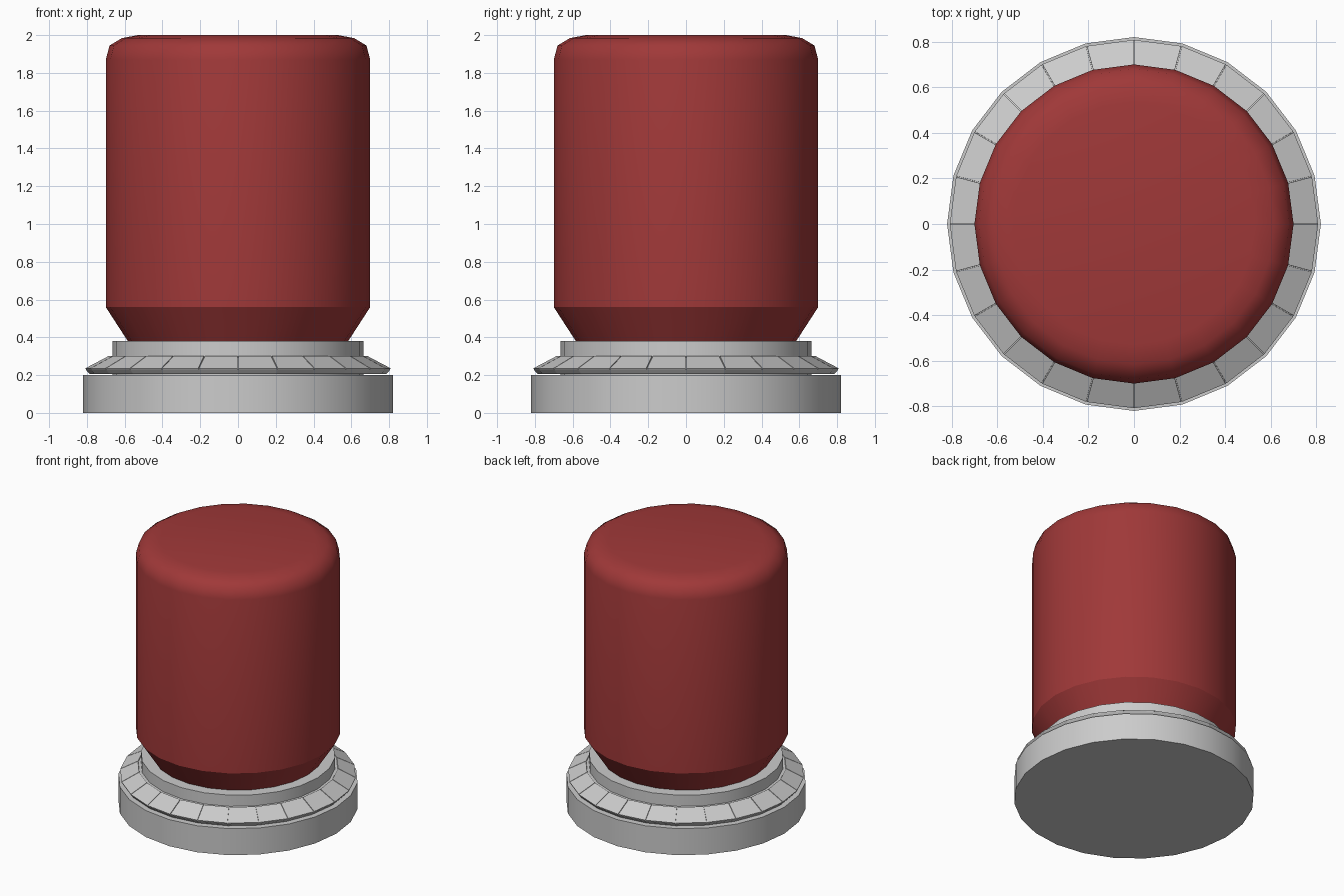
import bpy, bmesh
from math import cos, sin, tau, radians

if "Cube" in bpy.data.objects:
    bpy.data.objects.remove(bpy.data.objects["Cube"])

SIDES = 24


def lathe(name, profile, smooth=None, ring=False, tiled=None, mat=None):
    """Spin an (r, z) profile; ends are capped, or joined up when ring=True."""
    bm = bmesh.new()
    loops = [[bm.verts.new((r * cos(tau * i / SIDES), r * sin(tau * i / SIDES), z))
              for i in range(SIDES)] for r, z in profile]
    pairs = list(zip(loops, loops[1:]))
    if ring:
        pairs.append((loops[-1], loops[0]))
    else:
        bm.faces.new(loops[0])
        bm.faces.new(loops[-1])
    bands = [[bm.faces.new((a[i], a[(i + 1) % SIDES], b[(i + 1) % SIDES], b[i]))
              for i in range(SIDES)] for a, b in pairs]
    bmesh.ops.recalc_face_normals(bm, faces=bm.faces)
    bm.normal_update()
    if tiled is not None:
        # slightly raised tile on every facet of one band, leaving fine grooves
        tiles = bands[tiled]
        bmesh.ops.inset_individual(bm, faces=tiles, thickness=0.003, depth=0.0)
        up = {f: f.normal.copy() for f in tiles}
        raised = bmesh.ops.extrude_discrete_faces(bm, faces=tiles)["faces"]
        bm.normal_update()
        for f in raised:
            bmesh.ops.translate(bm, verts=f.verts, vec=f.normal * 0.006)
    mesh = bpy.data.meshes.new(name)
    bm.to_mesh(mesh)
    bm.free()
    obj = bpy.data.objects.new(name, mesh)
    bpy.context.collection.objects.link(obj)
    if mat:
        mesh.materials.append(mat)
    if smooth:
        bpy.ops.object.select_all(action='DESELECT')
        obj.select_set(True)
        bpy.context.view_layer.objects.active = obj
        bpy.ops.object.shade_smooth_by_angle(angle=radians(smooth))
    return obj


red = bpy.data.materials.new("cap_red")
red.diffuse_color = (0.35, 0.04, 0.04, 1)
red.use_nodes = True
red.node_tree.nodes["Principled BSDF"].inputs["Base Color"].default_value = red.diffuse_color

# Grey base disc and neck
lathe("base_disc", [(0.82, 0), (0.82, 0.20)], smooth=40)
lathe("neck", [(0.665, 0.19), (0.665, 0.38)], smooth=40)

# Faceted collar of raised tiles around the neck
lathe("tiled_collar", [(0.62, 0.205), (0.785, 0.205), (0.807, 0.23),
                       (0.682, 0.296), (0.62, 0.296)], ring=True, tiled=2)

# Red cap: tapered foot and body with a rounded top
lathe("cap_foot", [(0.58, 0.375), (0.70, 0.56)], smooth=40, mat=red)
lathe("cap_body", [(0.70, 0.56), (0.70, 1.87), (0.68, 1.945),
                   (0.615, 1.984), (0.53, 2.0)], smooth=50, mat=red)
